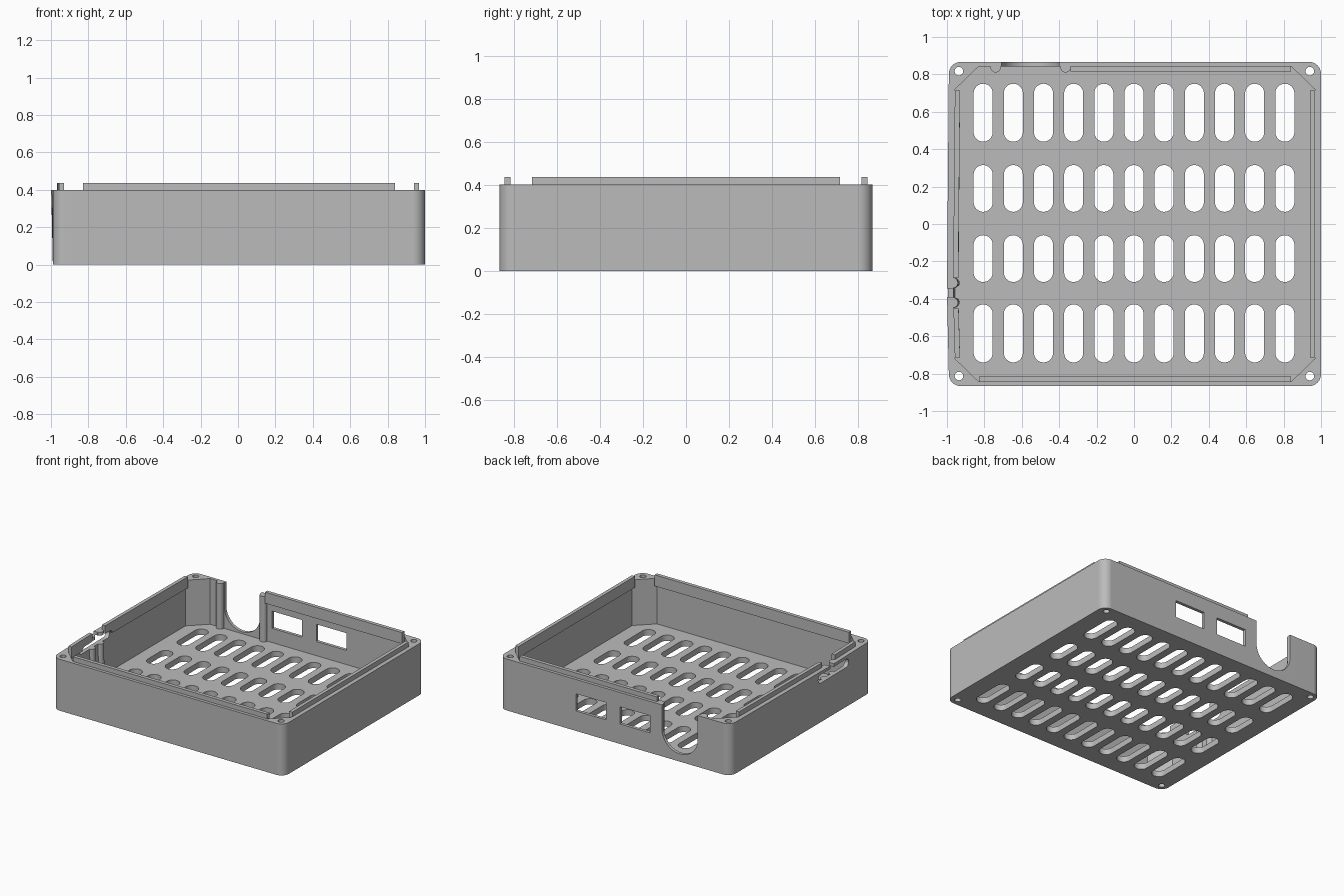
import bpy, bmesh
from math import sin, cos, pi, radians

cube = bpy.data.objects.get("Cube")
if cube:
    bpy.data.objects.remove(cube, do_unlink=True)

grey = bpy.data.materials.new("plain_grey")
grey.use_nodes = True
grey.diffuse_color = (0.5, 0.5, 0.5, 1)
grey.node_tree.nodes["Principled BSDF"].inputs["Base Color"].default_value = (0.5, 0.5, 0.5, 1)


def rounded(cx, cy, hx, hy, r=0.0, n=8):
    """Rounded rectangle; also gives circles, slots and plain rectangles."""
    if r == 0:
        n = 0
    pts = []
    for k, (sx, sy) in enumerate([(1, 1), (-1, 1), (-1, -1), (1, -1)]):
        for i in range(n + 1):
            a = pi / 2 * (k + (i / n if n else 0))
            p = (cx + sx * (hx - r) + r * cos(a) * (n > 0),
                 cy + sy * (hy - r) + r * sin(a) * (n > 0))
            if not pts or abs(p[0] - pts[-1][0]) + abs(p[1] - pts[-1][1]) > 1e-5:
                pts.append(p)
    if abs(pts[0][0] - pts[-1][0]) + abs(pts[0][1] - pts[-1][1]) < 1e-5:
        pts.pop()
    return pts


def prism(bm, pts, lo, hi, axis="z"):
    """Extrude a flat outline along one axis."""
    place = {"z": lambda u, v, w: (u, v, w),
             "y": lambda u, v, w: (u, w, v),
             "x": lambda u, v, w: (w, u, v)}[axis]
    rings = [[bm.verts.new(place(u, v, w)) for u, v in pts] for w in (lo, hi)]
    bm.faces.new(rings[0])
    bm.faces.new(rings[1])
    for i in range(len(pts)):
        j = (i + 1) % len(pts)
        bm.faces.new((rings[0][i], rings[0][j], rings[1][j], rings[1][i]))


def block(bm, x0, x1, y0, y1, z0, z1):
    prism(bm, rounded((x0 + x1) / 2, (y0 + y1) / 2, (x1 - x0) / 2, (y1 - y0) / 2), z0, z1)


def make(name, bm):
    bmesh.ops.recalc_face_normals(bm, faces=bm.faces)
    mesh = bpy.data.meshes.new(name)
    bm.to_mesh(mesh)
    bm.free()
    mesh.materials.append(grey)
    ob = bpy.data.objects.new(name, mesh)
    bpy.context.collection.objects.link(ob)
    return ob


def combine(target, tool, operation):
    mod = target.modifiers.new(tool.name, "BOOLEAN")
    mod.object, mod.operation, mod.solver = tool, operation, "EXACT"
    mod.use_self = operation == "UNION"
    bpy.ops.object.select_all(action="DESELECT")
    bpy.context.view_layer.objects.active = target
    target.select_set(True)
    bpy.ops.object.modifier_apply(modifier=mod.name)
    bpy.data.objects.remove(tool, do_unlink=True)


WALL_TOP, LIP_TOP, LIP_BASE, FLOOR = 0.4, 0.437, 0.35, 0.045

# Outer body
bm = bmesh.new()
prism(bm, rounded(0.005, 0, 0.995, 0.867, 0.065, 10), 0, WALL_TOP)
case = make("enclosure_base", bm)

# Cavity with cut-off corners
bm = bmesh.new()
outline = [(0.967, 0.72), (0.84, 0.843), (-0.83, 0.843), (-0.957, 0.72)]
prism(bm, outline + [(x, -y) for x, y in reversed(outline)], FLOOR, 1)
combine(case, make("cavity", bm), "DIFFERENCE")

# Locating lips and the posts beside the cable openings
bm = bmesh.new()
block(bm, 0.94, 0.9675, -0.715, 0.715, LIP_BASE, LIP_TOP)
block(bm, -0.9575, -0.93, -0.29, 0.715, LIP_BASE, LIP_TOP)
block(bm, -0.9575, -0.93, -0.715, -0.45, LIP_BASE, LIP_TOP)
block(bm, -0.83, 0.84, -0.8435, -0.815, LIP_BASE, LIP_TOP)
block(bm, -0.34, 0.84, 0.815, 0.8435, LIP_BASE, LIP_TOP)
for x, y in [(-0.74, 0.838), (-0.366, 0.838), (-0.96, -0.315), (-0.96, -0.42)]:
    prism(bm, rounded(x, y, 0.028, 0.028, 0.028, 5), 0.02, WALL_TOP)
combine(case, make("lips_and_posts", bm), "UNION")

# Floor vents, screw holes, and wall openings
bm = bmesh.new()
for col in range(11):
    for y, half in [(0.595, 0.155), (0.19, 0.125), (-0.185, 0.125), (-0.585, 0.155)]:
        prism(bm, rounded((col - 5) * 0.1613, y, 0.051, half, 0.051), -0.1, 0.1)
for x in (-0.936, 0.94):
    for y in (-0.813, 0.817):
        prism(bm, rounded(x, y, 0.023, 0.023, 0.023, 4), -0.1, 0.6)
for x in (0.212, -0.167):
    prism(bm, rounded(x, 0.222, 0.129, 0.067), 0.8, 1, "y")
prism(bm, rounded(-0.554, 0.53, 0.154, 0.47, 0.154, 12), 0.8, 1, "y")
prism(bm, rounded(-0.39, 0.342, 0.19, 0.033, 0.033, 6), -1.1, -0.9, "x")
combine(case, make("openings", bm), "DIFFERENCE")

# Narrow cable slit above the side slot
bm = bmesh.new()
block(bm, -1.1, -0.9, -0.39, -0.345, 0.34, 0.6)
combine(case, make("cable_slit", bm), "DIFFERENCE")

# Slight outward bow of the slotted side wall
for v in case.data.vertices:
    if v.co.x < -0.92:
        d = v.co.y + 0.37
        reach = 1.09 if d > 0 else 0.35
        v.co.x -= 0.01 * max(0, 1 - abs(d) / reach) * min(1, v.co.z / WALL_TOP)

# Smooth rounded surfaces, keep flat faces crisp
bpy.ops.object.shade_smooth_by_angle(angle=radians(30))
normals = case.modifiers.new("flat_face_normals", "WEIGHTED_NORMAL")
normals.keep_sharp = True
